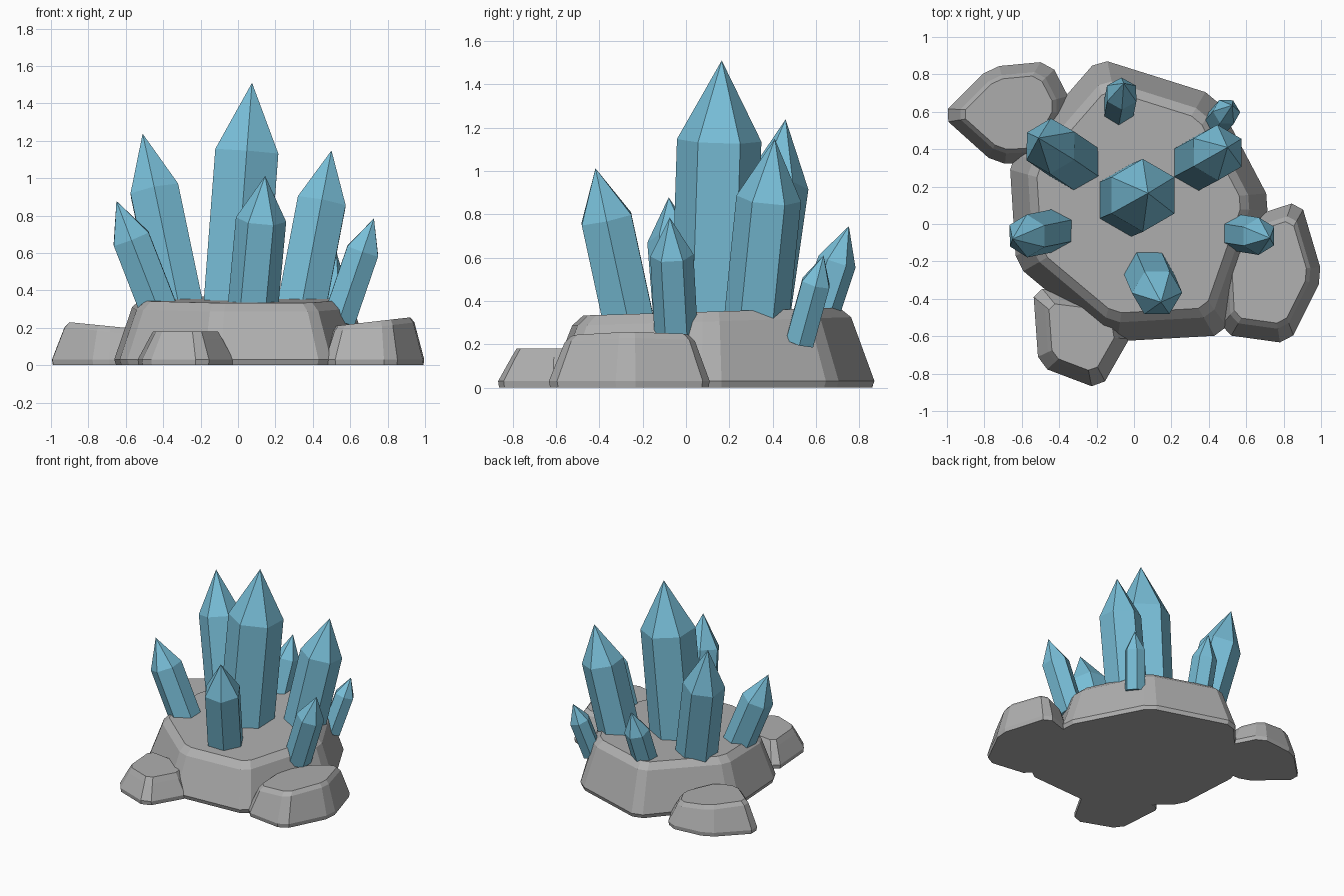
import bpy, bmesh, math
from mathutils import Vector

if "Cube" in bpy.data.objects:
    bpy.data.objects.remove(bpy.data.objects["Cube"])


def material(name, color):
    m = bpy.data.materials.new(name)
    m.diffuse_color = (*color, 1)
    m.use_nodes = True
    m.node_tree.nodes["Principled BSDF"].inputs["Base Color"].default_value = m.diffuse_color
    return m


STONE = material("grey stone", (0.43, 0.43, 0.43))
CRYSTAL = material("blue crystal", (0.19, 0.52, 0.69))


def loft(name, rings, mat, tip=None):
    """Skin rings of points, cap the bottom, close the top flat or to a tip."""
    bm = bmesh.new()
    loops = [[bm.verts.new(p) for p in ring] for ring in rings]
    n = len(loops[0])
    for a, b in zip(loops, loops[1:]):
        for i in range(n):
            j = (i + 1) % n
            bm.faces.new((a[i], a[j], b[j], b[i]))
    bm.faces.new(loops[0])
    if tip is None:
        bm.faces.new(loops[-1])
    else:
        t = bm.verts.new(tip)
        for i in range(n):
            bm.faces.new((loops[-1][i], loops[-1][(i + 1) % n], t))
    bmesh.ops.recalc_face_normals(bm, faces=bm.faces)
    me = bpy.data.meshes.new(name)
    bm.to_mesh(me)
    bm.free()
    me.materials.append(mat)
    bpy.context.collection.objects.link(bpy.data.objects.new(name, me))


def rock(name, corners, centre, mid, top, height, edge=0.05, drop=0.045):
    """Tapered boulder: chamfered corners, chamfered rim, sloping top."""
    c = Vector(centre)
    pts = [Vector(p) for p in corners]
    outline = []
    for i, p in enumerate(pts):
        for q in (pts[i - 1], pts[(i + 1) % len(pts)]):
            outline.append(p + (q - p).normalized() * edge)

    def ring(scale, z):
        flat = [c + (p - c) * scale for p in outline]
        return [(p.x, p.y, z(p.x, p.y)) for p in flat]

    loft(name, [ring(0.985, lambda x, y: 0), ring(1, lambda x, y: 0.03),
                ring(mid, lambda x, y: height(x, y) - drop), ring(top, height)], STONE)


def crystal(name, base, tip, radius, shoulder, phase=30):
    """Leaning hexagonal prism with a pointed end."""
    base, tip = Vector(base), Vector(tip)
    axis = tip - base
    rot = Vector((0, 0, 1)).rotation_difference(axis)

    def ring(t):
        angles = [math.radians(phase + 60 * k) for k in range(6)]
        return [base + axis * t + rot @ Vector((radius * math.cos(a), radius * math.sin(a), 0))
                for a in angles]

    loft(name, [ring(0), ring(shoulder)], CRYSTAL, tip)


# Boulders
rock("main_rock", [(-0.19, 0.885), (0.43, 0.69), (0.73, 0.12), (0.48, -0.595),
                   (-0.14, -0.63), (-0.63, -0.22), (-0.665, 0.34)],
     (0.02, 0.1), 0.86, 0.79, lambda x, y: 0.347 + 0.03 * y)
rock("back_left_rock", [(-1.03, 0.58), (-0.77, 0.84), (-0.45, 0.87), (-0.33, 0.64),
                        (-0.5, 0.33), (-0.74, 0.32)],
     (-0.66, 0.6), 0.8, 0.72, lambda x, y: 0.14 - 0.1 * x, drop=0.03)
rock("right_rock", [(0.89, 0.125), (1.01, -0.28), (0.83, -0.64), (0.47, -0.59),
                    (0.45, -0.2), (0.63, 0.04)],
     (0.72, -0.25), 0.81, 0.73, lambda x, y: 0.15 + 0.115 * x, drop=0.03)
rock("front_rock", [(-0.54, -0.34), (-0.51, -0.76), (-0.18, -0.885), (0.0, -0.57),
                    (-0.22, -0.38)],
     (-0.28, -0.6), 0.77, 0.68, lambda x, y: 0.18, drop=0.04)

# Crystals: name, base, tip, radius, shoulder fraction, phase
for spec in [
    ("centre_crystal", (-0.02, 0.125, 0.26), (0.075, 0.165, 1.51), 0.195, 0.705, 30),
    ("back_left_crystal", (-0.305, 0.32, 0.26), (-0.51, 0.46, 1.238), 0.15, 0.69, 30),
    ("back_right_crystal", (0.33, 0.32, 0.26), (0.5, 0.41, 1.148), 0.15, 0.69, 30),
    ("front_crystal", (0.075, -0.255, 0.26), (0.145, -0.418, 1.012), 0.135, 0.69, 0),
    ("left_crystal", (-0.405, -0.03, 0.25), (-0.65, -0.08, 0.878), 0.115, 0.68, 30),
    ("right_crystal", (0.54, -0.045, 0.24), (0.727, -0.075, 0.785), 0.1, 0.68, 30),
    ("back_crystal", (-0.085, 0.6, 0.29), (-0.055, 0.752, 0.745), 0.09, 0.64, 30),
    ("small_back_crystal", (0.43, 0.525, 0.21), (0.525, 0.635, 0.61), 0.075, 0.68, 0),
]:
    crystal(*spec)
